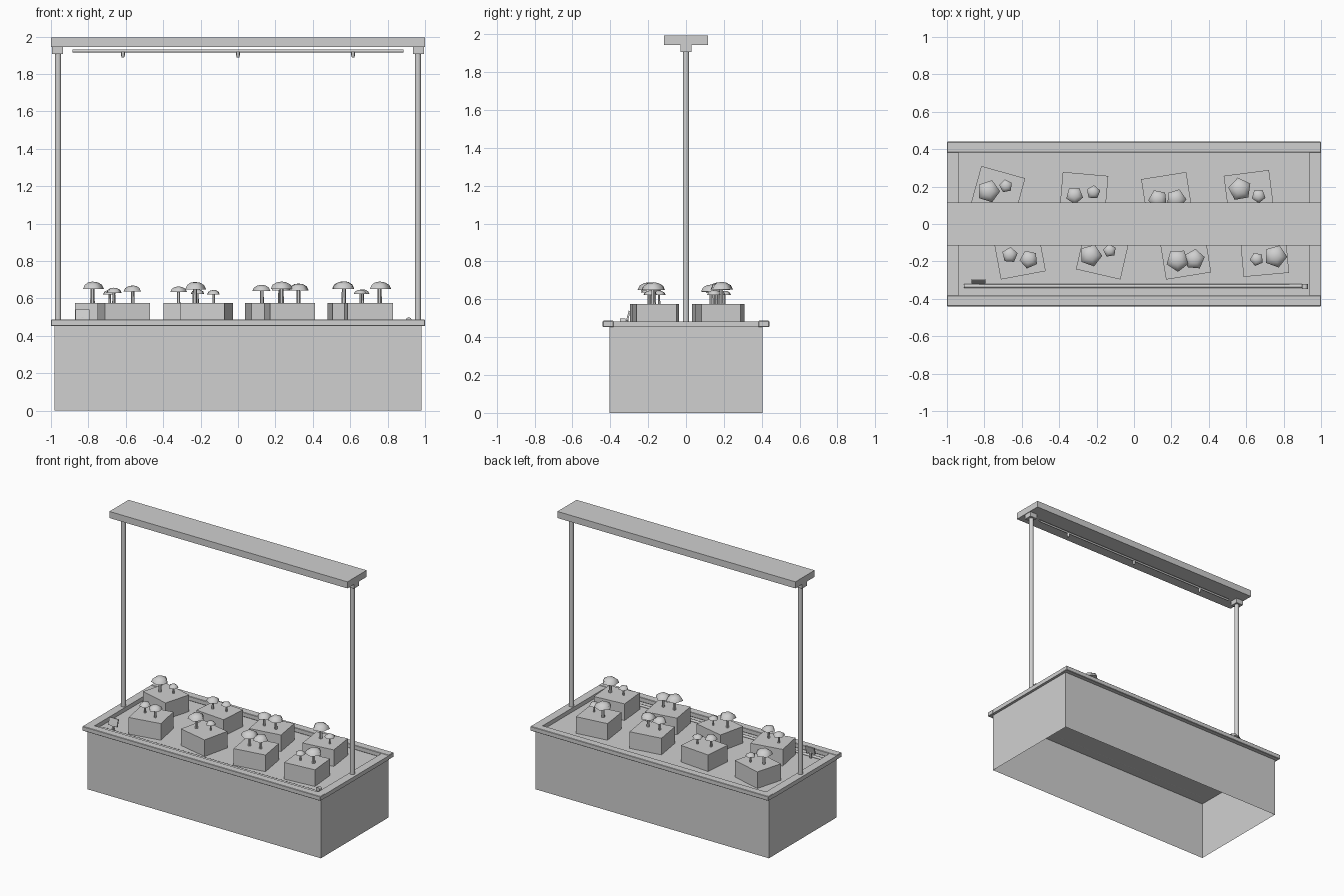
import bpy, bmesh, math
from mathutils import Matrix

if "Cube" in bpy.data.objects:
    bpy.data.objects.remove(bpy.data.objects["Cube"])

grey = bpy.data.materials.new("plain_grey")
grey.diffuse_color = (0.63, 0.63, 0.63, 1)
grey.use_nodes = True
grey.node_tree.nodes["Principled BSDF"].inputs["Base Color"].default_value = grey.diffuse_color


def finish(bm, name, smooth=None):
    bmesh.ops.recalc_face_normals(bm, faces=bm.faces)
    mesh = bpy.data.meshes.new(name)
    bm.to_mesh(mesh)
    bm.free()
    ob = bpy.data.objects.new(name, mesh)
    bpy.context.collection.objects.link(ob)
    mesh.materials.append(grey)
    if smooth:
        bpy.ops.object.select_all(action='DESELECT')
        ob.select_set(True)
        bpy.context.view_layer.objects.active = ob
        bpy.ops.object.shade_smooth_by_angle(angle=math.radians(smooth))
    return ob


def box(name, x, y, z, bevel=0):
    """Box from (min, max) spans."""
    bm = bmesh.new()
    mat = Matrix.Translation([sum(s) / 2 for s in (x, y, z)]) @ Matrix.Diagonal(
        [s[1] - s[0] for s in (x, y, z)] + [1])
    bmesh.ops.create_cube(bm, size=1, matrix=mat)
    if bevel:
        bmesh.ops.bevel(bm, geom=bm.edges[:], offset=bevel, segments=1, affect='EDGES')
    return finish(bm, name)


def lathe(name, profile, loc, sides, turn=0, smooth=50, axis='Z'):
    """Revolve (radius, height) points; zero radius makes a pole."""
    bm = bmesh.new()
    rings = []
    for r, h in profile:
        n = sides if r > 0 else 1
        rings.append([bm.verts.new((r * math.cos(turn + i * math.tau / sides),
                                    r * math.sin(turn + i * math.tau / sides), h))
                      for i in range(n)])
    for a, b in zip(rings, rings[1:]):
        for i in range(sides):
            j = (i + 1) % sides
            if len(b) == 1:
                bm.faces.new((a[i], a[j], b[0]))
            else:
                bm.faces.new((a[i], a[j], b[j], b[i]))
    for ring in (rings[0], rings[-1]):
        if len(ring) > 1:
            bm.faces.new(ring)
    if axis != 'Z':
        bm.transform(Matrix.Rotation(math.pi / 2, 4, 'Y' if axis == 'X' else 'X'))
    bm.transform(Matrix.Translation(loc))
    return finish(bm, name, smooth)


# Trough: open-bottomed walls and the growing bed inside
bm = bmesh.new()
bmesh.ops.create_cube(bm, size=1, matrix=Matrix.Translation((0, 0, 0.228))
                      @ Matrix.Diagonal((1.96, 0.81, 0.456, 1)))
bmesh.ops.delete(bm, geom=[f for f in bm.faces if abs(f.normal.z) > 0.5], context='FACES')
finish(bm, "trough_walls")
box("growing_bed", (-0.979, 0.979), (-0.404, 0.404), (0.446, 0.45))

# Rim rails, posts and post brackets
for s in (-1, 1):
    box("long_rim", (-1, 1), sorted((s * 0.382, s * 0.44)), (0.453, 0.487), 0.003)
    box("short_rim", sorted((s * 0.938, s * 1.0)), (-0.384, 0.384), (0.453, 0.484))
    lathe("post", [(0.018, 0.45), (0.018, 1.92)], (s * 0.962, 0, 0), 8, math.pi / 8)
    box("post_bracket", sorted((s * 0.935, s * 0.995)), (-0.03, 0.03), (1.908, 1.944))

# Overhead beam with spray pipe and nozzles
box("overhead_beam", (-1, 1), (-0.115, 0.115), (1.944, 1.994))
lathe("spray_pipe", [(0.008, -0.885), (0.008, 0.885)], (0, 0, 1.923), 8, axis='X')
for x in (-0.615, 0, 0.615):
    lathe("spray_nozzle", [(0.006, 1.887), (0.01, 1.9), (0.01, 1.918)], (x, 0, 0), 8)

# Drip pipe with end valve, and a tilted control panel on the front side
lathe("drip_pipe", [(0.01, -0.91), (0.01, 0.91)], (0, -0.332, 0.455), 8, axis='X')
lathe("pipe_valve", [(0.016, -0.014), (0.016, 0.014)], (0.913, -0.334, 0.484), 8, axis='Y')
box("valve_stem", (0.905, 0.921), (-0.34, -0.325), (0.449, 0.48))
panel = box("control_panel", (-0.037, 0.037), (-0.005, 0.005), (-0.028, 0.028))
panel.location = (-0.832, -0.305, 0.512)
panel.rotation_euler.x = math.radians(-15)
box("panel_leg", (-0.838, -0.826), (-0.314, -0.304), (0.449, 0.50))

# Substrate blocks: x, y, turn in degrees
for x, y, turn in [(-0.727, 0.176, -15.6), (-0.268, 0.163, -5), (0.175, 0.155, 9),
                   (0.614, 0.169, 7.4), (-0.611, -0.171, 10.6), (-0.168, -0.167, -13),
                   (0.275, -0.174, 9.2), (0.698, -0.167, 5.2)]:
    block = box("substrate_block", (-0.122, 0.122), (-0.105, 0.105), (0.449, 0.576))
    block.location = (x, y, 0)
    block.rotation_euler.z = math.radians(turn)

# Mushrooms: x, y, cap radius; bigger caps stand taller
for i, (x, y, r) in enumerate([
        (-0.778, 0.175, 0.062), (-0.685, 0.203, 0.036), (-0.318, 0.153, 0.047),
        (-0.217, 0.17, 0.038), (0.128, 0.133, 0.052), (0.225, 0.133, 0.055),
        (0.566, 0.186, 0.063), (0.666, 0.15, 0.038), (-0.664, -0.166, 0.043),
        (-0.562, -0.189, 0.05), (-0.231, -0.168, 0.061), (-0.13, -0.142, 0.036),
        (0.233, -0.194, 0.062), (0.323, -0.189, 0.056), (0.656, -0.188, 0.037),
        (0.757, -0.173, 0.062)]):
    top = 0.583 + 1.73 * r
    base = top - 0.65 * r
    lathe("mushroom_stem", [(0.2 * r, 0.572), (0.17 * r, base + 0.01)], (x, y, 0), 6)
    lathe("mushroom_cap", [(r, base), (0.82 * r, base + 0.37 * r),
                           (0.45 * r, base + 0.58 * r), (0, top)],
          (x, y, 0), 5, 0.5 * i, 80)
